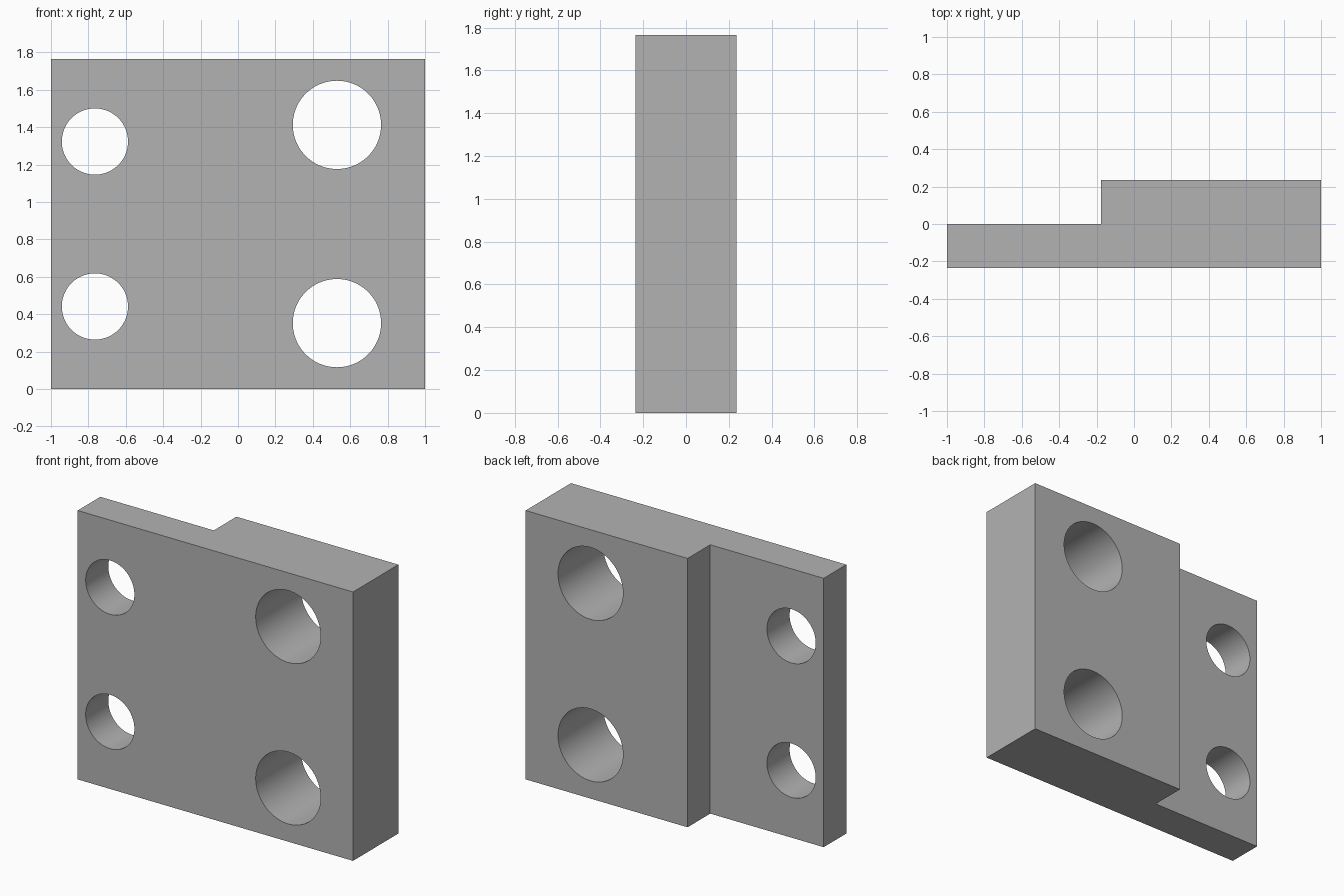
import bpy
import bmesh
from math import radians

cube = bpy.data.objects.get("Cube")
if cube:
    bpy.data.objects.remove(cube, do_unlink=True)

HEIGHT = 1.765
HALF_DEPTH = 0.235
STEP_X = -0.176

# Material
grey = bpy.data.materials.new("plain grey")
grey.use_nodes = True
colour = (0.45, 0.45, 0.45, 1)
grey.diffuse_color = colour
grey.node_tree.nodes["Principled BSDF"].inputs["Base Color"].default_value = colour

# Stepped plate: plan profile extruded upwards
profile = [(-1, -HALF_DEPTH), (1, -HALF_DEPTH), (1, HALF_DEPTH),
           (STEP_X, HALF_DEPTH), (STEP_X, 0), (-1, 0)]
bm = bmesh.new()
base = bm.faces.new([bm.verts.new((x, y, 0)) for x, y in profile])
top = bmesh.ops.extrude_face_region(bm, geom=[base])["geom"]
bmesh.ops.translate(bm, vec=(0, 0, HEIGHT),
                    verts=[v for v in top if isinstance(v, bmesh.types.BMVert)])
bmesh.ops.recalc_face_normals(bm, faces=bm.faces)
mesh = bpy.data.meshes.new("stepped_plate")
bm.to_mesh(mesh)
bm.free()
plate = bpy.data.objects.new("stepped_plate", mesh)
bpy.context.collection.objects.link(plate)
mesh.materials.append(grey)


def drill(x, z, radius):
    """Cut a round hole through the plate from front to back."""
    bpy.ops.mesh.primitive_cylinder_add(vertices=96, radius=radius, depth=1,
                                        location=(x, 0, z),
                                        rotation=(radians(90), 0, 0))
    cutter = bpy.context.object
    cutter.name = "hole_cutter"
    cutter.hide_render = True
    cutter.data.materials.append(grey)
    bpy.ops.object.select_all(action="DESELECT")
    plate.select_set(True)
    bpy.context.view_layer.objects.active = plate
    cut = plate.modifiers.new("hole", "BOOLEAN")
    cut.operation = "DIFFERENCE"
    cut.solver = "EXACT"
    cut.object = cutter
    bpy.ops.object.modifier_apply(modifier=cut.name)
    bpy.data.objects.remove(cutter, do_unlink=True)


# Small holes in the thin side, large holes in the thick side
for side in (-1, 1):
    drill(-0.765, HEIGHT / 2 + side * 0.441, 0.177)
    drill(0.529, HEIGHT / 2 + side * 0.53, 0.236)

bpy.ops.object.shade_smooth_by_angle(angle=radians(30))
